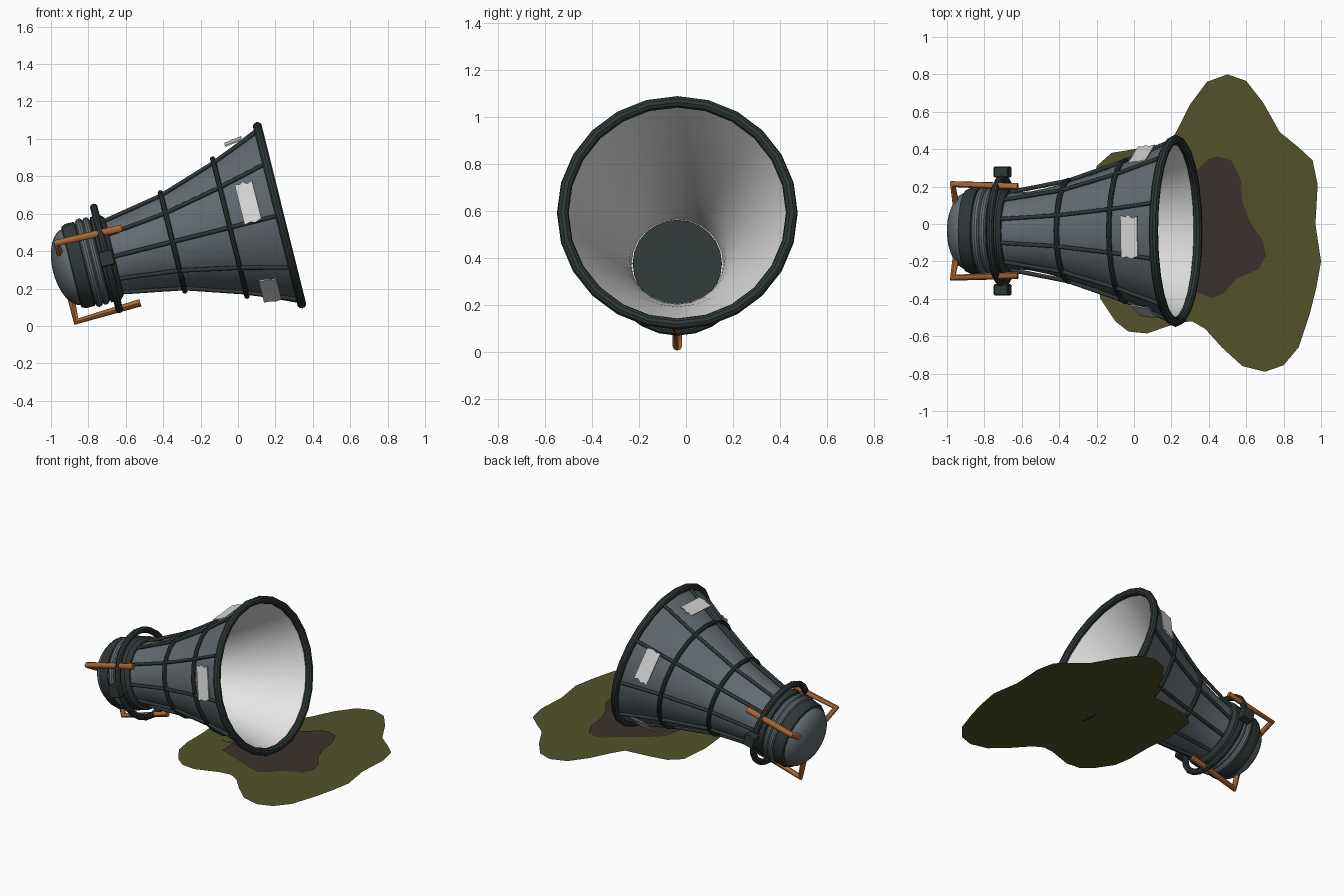
import bpy, bmesh, math
from mathutils import Matrix

if "Cube" in bpy.data.objects:
    bpy.data.objects.remove(bpy.data.objects["Cube"])

# Local frame: Z along the engine axis (toward the mouth), X up, Y toward the front
T = math.radians(14)
c, s = math.cos(T), math.sin(T)
FRAME = Matrix(((-s, 0, c, 0.222), (0, -1, 0, -0.037), (c, 0, s, 0.592), (0, 0, 0, 1)))


def mat(name, col):
    m = bpy.data.materials.new(name)
    m.diffuse_color = (*col, 1)
    m.use_nodes = True
    m.node_tree.nodes["Principled BSDF"].inputs["Base Color"].default_value = m.diffuse_color
    return m


STEEL = mat("blue_grey_steel", (0.125, 0.15, 0.168))
DARK = mat("dark_iron", (0.028, 0.04, 0.038))
COPPER = mat("copper", (0.40, 0.135, 0.032))
WHITE = mat("pale_lining", (0.78, 0.78, 0.77))
PATCH = mat("pale_patch", (0.68, 0.68, 0.68))
OLIVE = mat("olive_grass", (0.085, 0.085, 0.024))
BROWN = mat("scorched_soil", (0.043, 0.031, 0.025))


def finish(bm, name, mats, frame=True, smooth=True, recalc=True):
    if recalc:
        bmesh.ops.recalc_face_normals(bm, faces=bm.faces)
    me = bpy.data.meshes.new(name)
    bm.to_mesh(me)
    bm.free()
    for m in mats:
        me.materials.append(m)
    ob = bpy.data.objects.new(name, me)
    bpy.context.collection.objects.link(ob)
    if frame:
        ob.matrix_world = FRAME
    if smooth:
        bpy.ops.object.select_all(action='DESELECT')
        ob.select_set(True)
        bpy.context.view_layer.objects.active = ob
        bpy.ops.object.shade_smooth_by_angle(angle=math.radians(35))
    return ob


def lathe(name, prof, mats, closed=True, n=24, rule=lambda i: 0):
    """Spin (radius, axial) points about the engine axis."""
    bm = bmesh.new()
    rings = []
    for r, u in prof:
        rings.append([bm.verts.new((r * math.cos(2 * math.pi * k / n), r * math.sin(2 * math.pi * k / n), u))
                      for k in range(n)])
    cnt = len(prof)
    for i in range(cnt if closed else cnt - 1):
        a, b = rings[i], rings[(i + 1) % cnt]
        for k in range(n):
            f = bm.faces.new((a[k], a[(k + 1) % n], b[(k + 1) % n], b[k]))
            f.material_index = rule(i)
    if not closed:
        bm.faces.new(rings[0])
        bm.faces.new(rings[-1])
    return finish(bm, name, mats)


def hoop(name, r, u, tube, m, sides=10):
    prof = [(r + tube * math.cos(2 * math.pi * i / sides), u + tube * math.sin(2 * math.pi * i / sides))
            for i in range(sides)]
    ob = lathe(name, prof, [m])
    for p in ob.data.polygons:
        p.use_smooth = True
    return ob


def rod(name, pts, radius, m):
    cu = bpy.data.curves.new(name, 'CURVE')
    cu.dimensions = '3D'
    cu.bevel_depth = radius
    cu.bevel_resolution = 2
    cu.use_fill_caps = True
    sp = cu.splines.new('POLY')
    sp.points.add(len(pts) - 1)
    for p, q in zip(sp.points, pts):
        p.co = (*q, 1)
    cu.materials.append(m)
    ob = bpy.data.objects.new(name, cu)
    bpy.context.collection.objects.link(ob)
    ob.matrix_world = FRAME
    bpy.ops.object.select_all(action='DESELECT')
    ob.select_set(True)
    bpy.context.view_layer.objects.active = ob
    bpy.ops.object.convert(target='MESH')
    bpy.ops.object.shade_smooth_by_angle(angle=math.radians(50))


def polar(r, deg, u):
    a = math.radians(deg)
    return (r * math.cos(a), r * math.sin(a), u)


# Bell: steel outside, pale lining inside
bell = [(0.203, -0.91), (0.211, -0.8), (0.231, -0.7), (0.262, -0.589), (0.312, -0.43),
        (0.37, -0.274), (0.428, -0.13), (0.487, 0)]
inner = [(r - 0.008, u) for r, u in reversed(bell)]
nb = len(bell)
lathe("bell", bell + inner, [STEEL, WHITE], rule=lambda i: 1 if nb <= i < 2 * nb - 1 else 0)
lathe("throat_lip", [(0.2, -0.906), (0.2, -0.895)], [WHITE], closed=False)
lathe("throat_plate", [(0.19, -0.896), (0.19, -0.882)], [DARK], closed=False)

# Bell hoops and ribs (ribs run straight between the hoops)
hoop("mouth_rim", 0.488, 0, 0.025, DARK)
hoop("bell_hoop_front", 0.378, -0.274, 0.0145, DARK)
hoop("bell_hoop_rear", 0.27, -0.589, 0.0145, DARK)
for k in range(10):
    a = 18 + 36 * k
    rod(f"bell_rib_{k}", [polar(0.208, a, -0.91), polar(0.269, a, -0.589), polar(0.376, a, -0.274),
                          polar(0.49, a, 0)], 0.0115, DARK)

# Rear housing: dome, collars and steel bands
dome = [(max(0.004, 0.21 * math.cos(t)), -1.14 - 0.108 * math.sin(t))
        for t in [i * math.pi / 16 for i in range(9)]]
lathe("rear_dome", [(0.21, -1.1)] + dome, [STEEL], closed=False)
lathe("housing_core", [(0.222, -1.1), (0.222, -0.95), (0.19, -0.908)], [DARK], closed=False)
lathe("rear_collar", [(0.2, -1.15), (0.222, -1.145), (0.232, -1.125), (0.232, -1.075), (0.2, -1.07)],
      [DARK], closed=False)
hoop("steel_band_a", 0.222, -1.05, 0.021, STEEL)
hoop("steel_band_b", 0.22, -1.012, 0.02, STEEL)
lathe("front_collar", [(0.2, -0.995), (0.235, -0.985), (0.235, -0.935), (0.215, -0.912), (0.19, -0.908)],
      [DARK], closed=False)

# Manifold ring with two side blocks
hoop("manifold_ring", 0.28, -0.953, 0.021, DARK)
for k, y in enumerate((-0.315, 0.315)):
    bm = bmesh.new()
    bmesh.ops.create_cube(bm, size=1, matrix=Matrix.Translation((0, y, -0.953)) @ Matrix.Diagonal((0.085, 0.06, 0.08, 1)))
    bmesh.ops.bevel(bm, geom=bm.edges[:], offset=0.006, segments=1, affect='EDGES')
    finish(bm, f"ring_block_{k}", [DARK], smooth=False)

# Bent copper pipes
for k in range(3):
    a = 60 + 120 * k
    rod(f"copper_pipe_{k}", [polar(0.15, a, -1.188), polar(0.289, a, -1.192), polar(0.274, a, -0.835)], 0.02, COPPER)

# Torn patches around the mouth
outline = [(-0.115, -0.048), (0.115, -0.048), (0.108, -0.015), (0.118, 0.01), (0.105, 0.048),
           (-0.11, 0.048), (-0.1, 0.02), (-0.118, -0.005), (-0.106, -0.02)]
for k in range(5):
    bm = bmesh.new()
    f = bm.faces.new([bm.verts.new((0, t, u)) for t, u in outline])
    ext = bmesh.ops.extrude_face_region(bm, geom=[f])
    bmesh.ops.translate(bm, vec=(0.007, 0, 0), verts=[v for v in ext['geom'] if isinstance(v, bmesh.types.BMVert)])
    tilt = Matrix.Rotation(math.radians(8), 4, 'Y')
    bm.transform(Matrix.Rotation(math.radians(4 + 72 * k), 4, 'Z') @ Matrix.Translation((0.44, 0, -0.145)) @ tilt)
    finish(bm, f"torn_patch_{k}", [PATCH], smooth=False)


# Ground patches: flat sheets level with the bottom of the mouth
def sheet(name, pts, z, m):
    bm = bmesh.new()
    f = bm.faces.new([bm.verts.new((x, y, z)) for x, y in pts])
    f.normal_update()
    if f.normal.z < 0:
        f.normal_flip()
    finish(bm, name, [m], frame=False, smooth=False, recalc=False)


sheet("grass_patch", [(0.5, 0.8), (0.6, 0.765), (0.69, 0.65), (0.78, 0.49), (0.88, 0.41), (0.955, 0.34), (0.982, 0.21),
                      (0.97, 0), (1, -0.2), (0.975, -0.34), (0.94, -0.48), (0.88, -0.66), (0.8, -0.755), (0.7, -0.79),
                      (0.58, -0.76), (0.47, -0.66), (0.38, -0.56), (0.31, -0.52), (0.23, -0.53), (0.07, -0.585),
                      (-0.03, -0.575), (-0.1, -0.52), (-0.18, -0.4), (-0.2, -0.28), (-0.2, -0.1), (-0.22, 0.1),
                      (-0.2, 0.31), (-0.12, 0.38), (0, 0.4), (0.18, 0.42), (0.23, 0.5), (0.3, 0.64), (0.39, 0.76)],
      0.104, OLIVE)
sheet("scorch_mark", [(0.35, 0.3), (0.4, 0.35), (0.45, 0.362), (0.52, 0.34), (0.57, 0.24), (0.58, 0.12), (0.62, 0.01),
                      (0.69, -0.09), (0.705, -0.17), (0.67, -0.24), (0.6, -0.27), (0.54, -0.3), (0.48, -0.37),
                      (0.42, -0.395), (0.35, -0.37), (0.2, -0.31), (0.06, -0.26), (0.05, -0.1), (0.09, 0.1),
                      (0.2, 0.2)], 0.109, BROWN)
